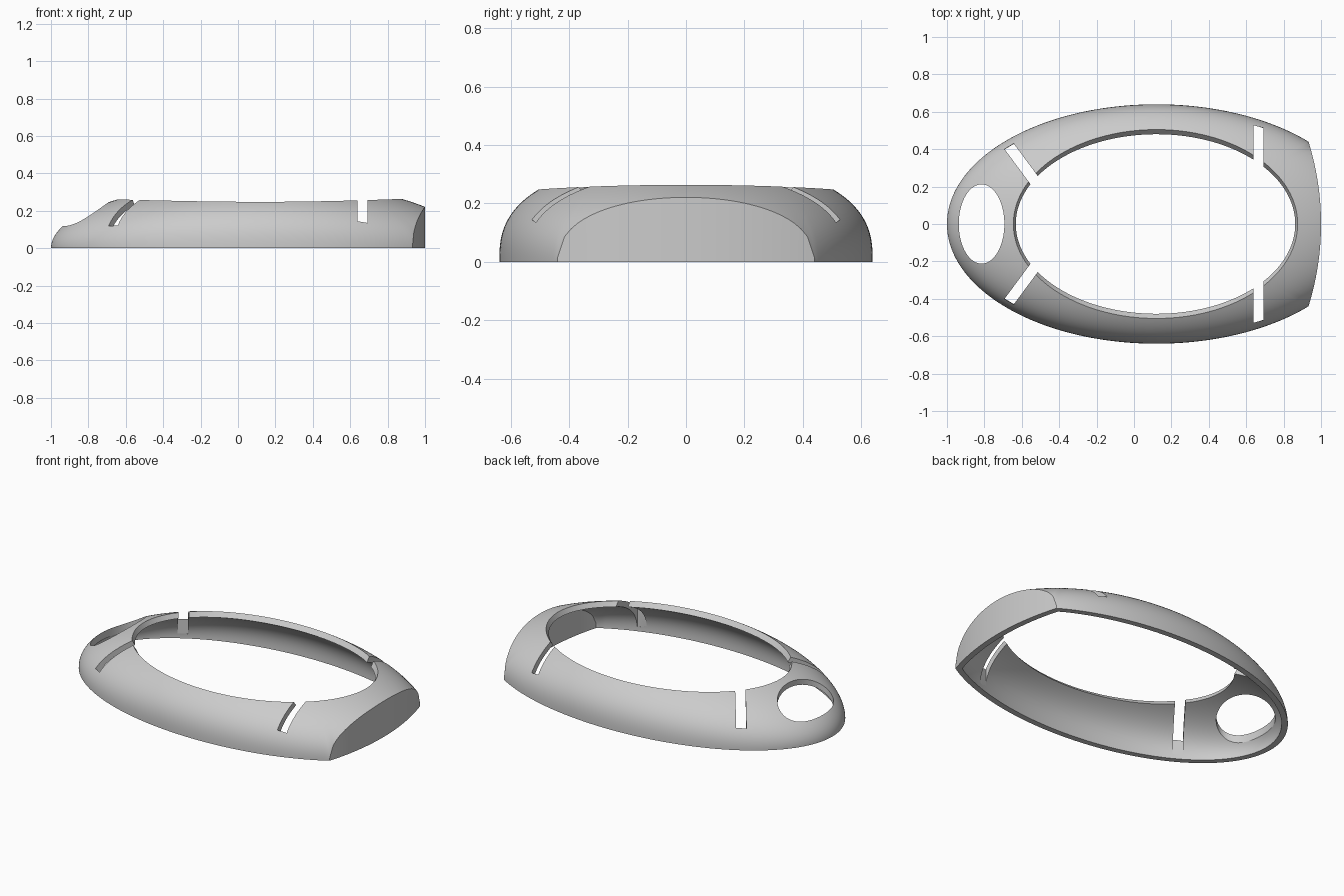
import bpy
import bmesh
from math import sin, cos, acos, hypot, sqrt, pi

cube = bpy.data.objects.get("Cube")
if cube:
    bpy.data.objects.remove(cube, do_unlink=True)

CX = 0.12        # centre of the oval plan
WALL = 0.036     # shell thickness
BOW = 1.478      # plan radius of the bowed end
CORNER = 0.758   # angle where the bowed end meets the oval side
STEPS = 28       # rows from opening to base

grey = bpy.data.materials.new("light_grey")
grey.use_nodes = True
grey.diffuse_color = (0.6, 0.6, 0.6, 1)
grey.node_tree.nodes["Principled BSDF"].inputs["Base Color"].default_value = (0.6, 0.6, 0.6, 1)


def finish(bm, name):
    """Turn a bmesh into a linked object."""
    mesh = bpy.data.meshes.new(name)
    bm.to_mesh(mesh)
    bm.free()
    mesh.materials.append(grey)
    obj = bpy.data.objects.new(name, mesh)
    bpy.context.collection.objects.link(obj)
    return obj


def skin_line(u, inset, hole_a, hole_b):
    """Points down one skin of the shell at angle u, from the opening to the base."""
    dx, dy, height = (1.12 - inset) * cos(u), (0.64 - inset) * sin(u), 0.357 - inset
    # Fuller section across the width than along the length
    power = 1 - 0.252 * sin(u) ** 2
    hole_a -= 0.005 * cos(u)
    r_hole = 1 / hypot(dx / hole_a, dy / hole_b)
    # Where the line meets the bowed end
    p = CX - (1 - inset) + BOW
    q = dx * dx + dy * dy
    r_end = min(1, (-p * dx + sqrt((p * dx) ** 2 - q * (p * p - BOW * BOW))) / q)
    t_hole, t_end = acos(r_hole), acos(r_end)
    points = []
    for j in range(STEPS + 1):
        t = t_end + (t_hole - t_end) * (1 - j / STEPS) ** 1.5
        points.append((CX + dx * cos(t), dy * cos(t), height * sin(t) ** power))
    points.append((CX + dx * r_end, dy * r_end, 0))
    return points


# Closed shell: outer skin, flat base rim, inner skin and flared opening edge
angles = [-CORNER + 2 * CORNER * i / 48 for i in range(48)]
angles += [CORNER + 2 * (pi - CORNER) * i / 160 for i in range(160)]
bm = bmesh.new()
loops = []
for u in angles:
    line = skin_line(u, 0, 0.76, 0.505) + skin_line(u, WALL, 0.747, 0.48)[::-1]
    loops.append([bm.verts.new(p) for p in line])
for k, here in enumerate(loops):
    there = loops[(k + 1) % len(loops)]
    for i in range(len(here)):
        j = (i + 1) % len(here)
        bm.faces.new((here[i], here[j], there[j], there[i]))
bmesh.ops.remove_doubles(bm, verts=bm.verts, dist=0.0001)
bm.normal_update()
if bm.calc_volume(signed=True) < 0:
    bmesh.ops.reverse_faces(bm, faces=bm.faces)
shell = finish(bm, "oval_shell")


def prism(bm, outline, z0, z1):
    """Upright prism over a counter-clockwise outline."""
    low = [bm.verts.new((x, y, z0)) for x, y in outline]
    high = [bm.verts.new((x, y, z1)) for x, y in outline]
    for i in range(len(low)):
        j = (i + 1) % len(low)
        bm.faces.new((low[i], low[j], high[j], high[i]))
    bm.faces.new(low[::-1])
    bm.faces.new(high)


# Cutter for the small upright opening and the four slots
bm = bmesh.new()
ring = [2 * pi * i / 96 for i in range(96)]
prism(bm, [(-0.815 + 0.122 * cos(u), 0.212 * sin(u)) for u in ring], -0.2, 0.5)
slots = [
    [(0.638, 0.2), (0.692, 0.2), (0.692, 0.514), (0.638, 0.528)],
    [(-0.492, 0.13), (-0.443, 0.16), (-0.643, 0.43), (-0.692, 0.4)],
]
for outline in slots:
    prism(bm, outline, 0.03, 0.5)
    prism(bm, [(x, -y) for x, y in reversed(outline)], 0.03, 0.5)
bm.normal_update()
cutter = finish(bm, "opening_cutter")
cutter.hide_render = True

cut = shell.modifiers.new("openings", 'BOOLEAN')
cut.operation, cut.solver, cut.object = 'DIFFERENCE', 'EXACT', cutter
bpy.ops.object.select_all(action='DESELECT')
shell.select_set(True)
bpy.context.view_layer.objects.active = shell
bpy.ops.object.modifier_apply(modifier=cut.name)
bpy.data.objects.remove(cutter, do_unlink=True)

# Smooth shading with sharp edges
bpy.ops.object.shade_smooth_by_angle(angle=pi / 6)
